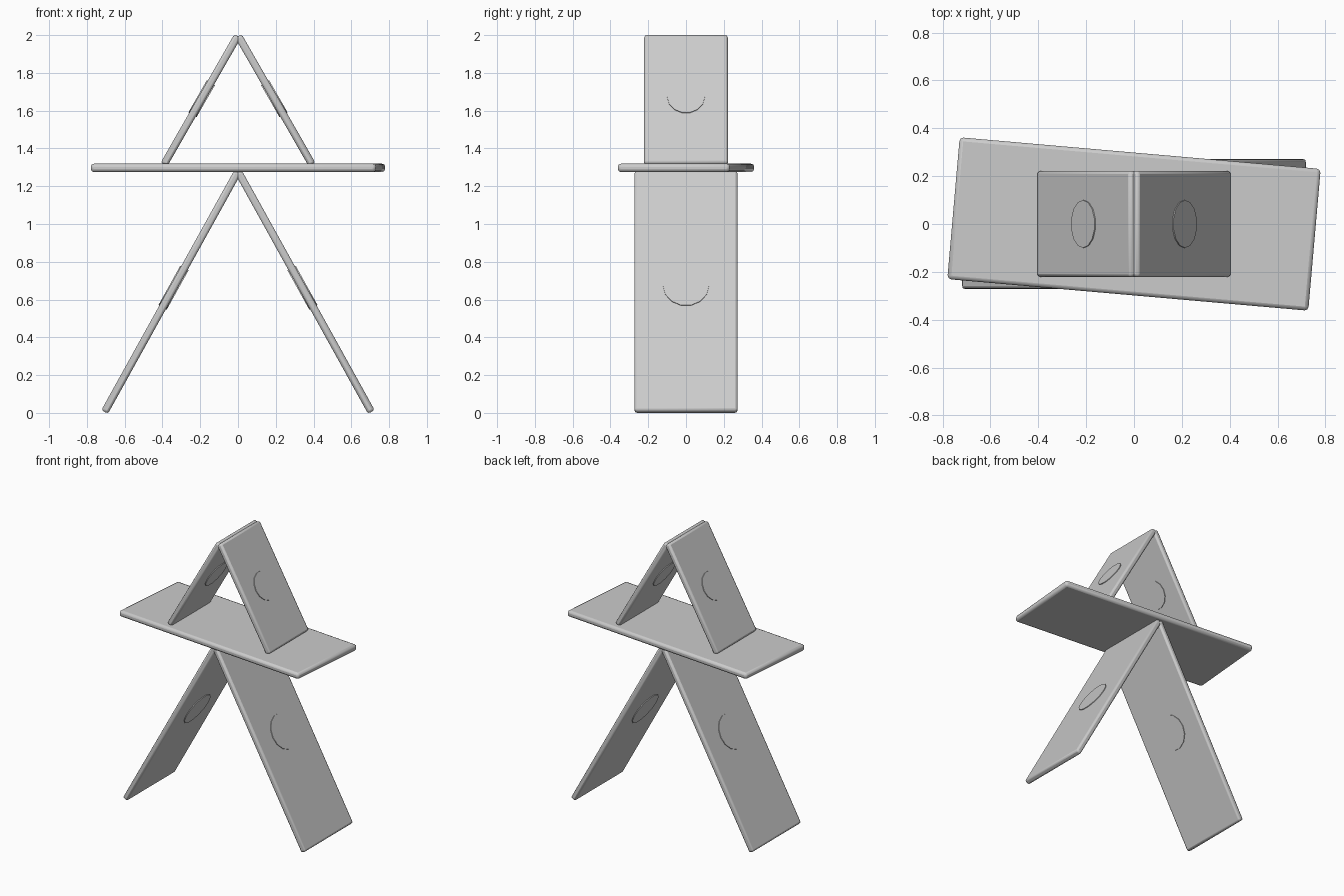
import bpy
from math import atan2, hypot, radians

if "Cube" in bpy.data.objects:
    bpy.data.objects.remove(bpy.data.objects["Cube"])

T = 0.04  # card thickness


def finish(obj, bevel):
    bpy.context.view_layer.objects.active = obj
    if bevel:
        mod = obj.modifiers.new("rounded_edges", 'BEVEL')
        mod.width = bevel
        mod.segments = 2
        mod.limit_method = 'ANGLE'
    bpy.ops.object.shade_smooth_by_angle(angle=radians(40))


def slab(name, loc, rot, size, bevel=0.013):
    bpy.ops.mesh.primitive_cube_add(size=1, location=loc, rotation=rot)
    obj = bpy.context.object
    obj.name = name
    obj.scale = size
    bpy.ops.object.transform_apply(location=False, rotation=False, scale=True)
    finish(obj, bevel)


def leaning_pair(level, foot, top, depth, disc_z, disc_r):
    """Two cards leaning together, each with a thin raised disc on both faces."""
    dx, dz = foot[0] - top[0], top[1] - foot[1]
    tilt = atan2(dx, dz)
    disc_x = top[0] + dx * (top[1] - disc_z) / dz
    for side, s in (("left", -1), ("right", 1)):
        # leaning card
        slab(f"{level}_{side}_card",
             (s * (foot[0] + top[0]) / 2, 0, (foot[1] + top[1]) / 2),
             (0, -s * tilt, 0), (T, depth, hypot(dx, dz)))
        # round emblem disc, axis along the card normal
        bpy.ops.mesh.primitive_cylinder_add(
            vertices=14, radius=disc_r, depth=T + 0.01,
            location=(s * disc_x, 0, disc_z),
            rotation=(0, radians(90) - s * tilt, 0))
        bpy.context.object.name = f"{level}_{side}_disc"
        finish(bpy.context.object, 0)


# lower and upper card pairs
leaning_pair("lower", (0.706, 0.005), (0.002, 1.275), 0.545, 0.663, 0.122)
leaning_pair("upper", (0.392, 1.315), (0.002, 1.995), 0.443, 1.663, 0.10)

# flat card between the levels, turned slightly
slab("middle_card", (0, 0, 1.297), (0, 0, radians(-5)), (1.515, 0.595, 0.044), 0.016)
